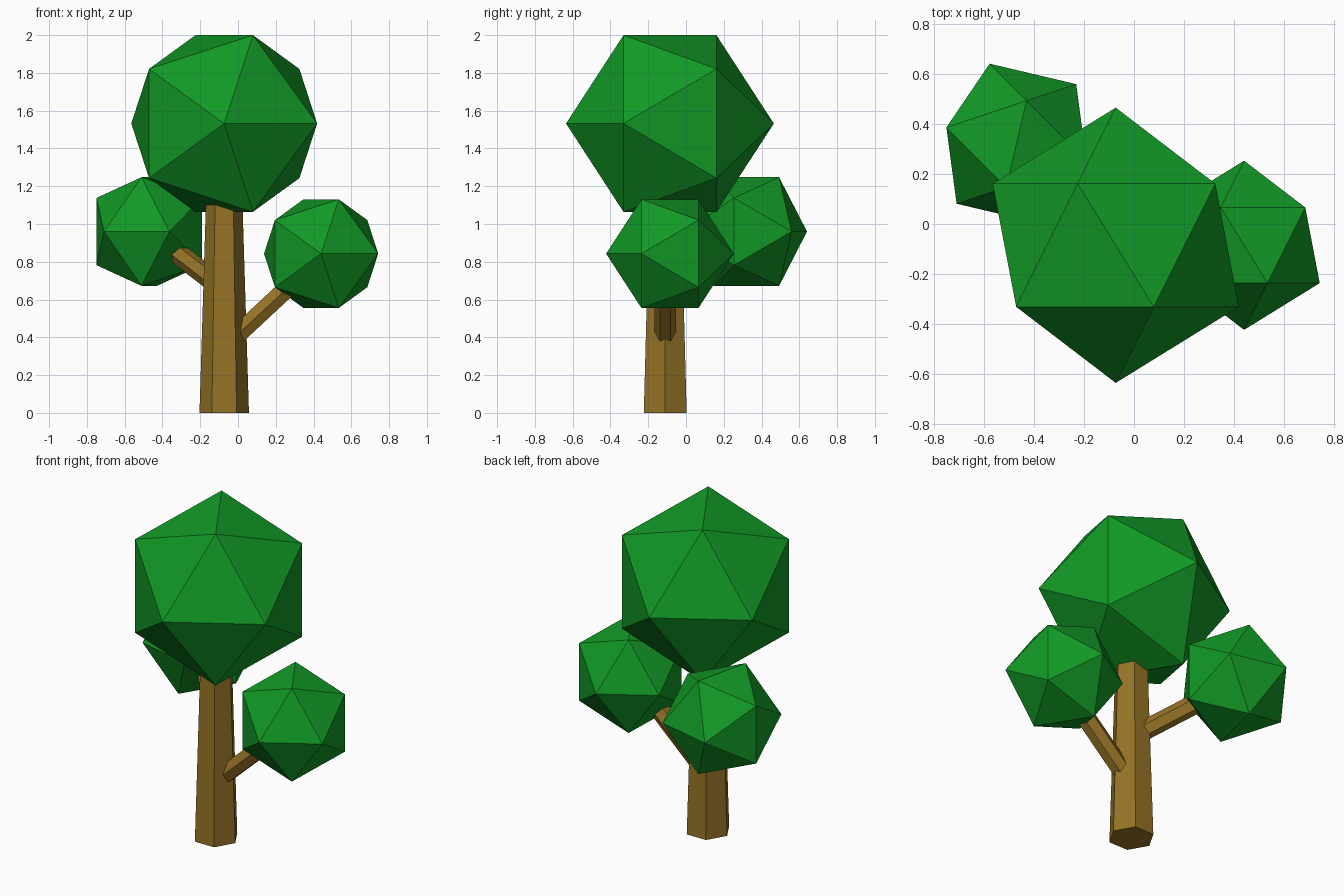
import bpy
import math
from mathutils import Vector

if "Cube" in bpy.data.objects:
    bpy.data.objects.remove(bpy.data.objects["Cube"])


def material(name, color):
    mat = bpy.data.materials.new(name)
    mat.diffuse_color = (*color, 1)
    mat.use_nodes = True
    mat.node_tree.nodes["Principled BSDF"].inputs["Base Color"].default_value = mat.diffuse_color
    return mat


leaf_green = material("leaf green", (0.006, 0.32, 0.019))
bark_brown = material("bark brown", (0.30, 0.17, 0.019))


def finish(name, mat):
    obj = bpy.context.object
    obj.name = name
    obj.data.materials.append(mat)
    return obj


def crown(name, center, radius, turn=0):
    """Icosahedron lying on its side, turned about z."""
    bpy.ops.mesh.primitive_ico_sphere_add(
        subdivisions=1, radius=radius, location=center,
        rotation=(math.pi / 2, 0, math.radians(turn)))
    finish(name, leaf_green)


def branch(name, start, end, radius):
    """Hexagonal stick with two corners pointing sideways."""
    start, end = Vector(start), Vector(end)
    d = end - start
    tilt = math.atan2(math.hypot(d.x, d.y), d.z)
    # primitive has corners on +-y, kept horizontal by the y-then-z rotation
    bpy.ops.mesh.primitive_cylinder_add(
        vertices=6, radius=radius, depth=d.length, location=(start + end) / 2,
        rotation=(0, tilt, math.atan2(d.y, d.x)))
    finish(name, bark_brown)


# Trunk: tapered hexagon with corners on +-x
bpy.ops.mesh.primitive_cone_add(
    vertices=6, radius1=0.131, radius2=0.094, depth=1.2,
    location=(-0.073, -0.11, 0.6), rotation=(0, 0, math.pi / 2))
finish("trunk", bark_brown)

# Branches run from the trunk core into the side crowns
branch("right_branch", (-0.04, -0.11, 0.38), (0.40, -0.11, 0.79), 0.056)
branch("left_branch", (-0.08, -0.10, 0.66), (-0.45, 0.30, 0.945), 0.056)

# Leaf crowns
crown("top_crown", (-0.073, -0.085, 1.532), 0.55)
crown("right_crown", (0.44, -0.085, 0.843), 0.338)
crown("left_crown", (-0.47, 0.32, 0.96), 0.338, -45)
